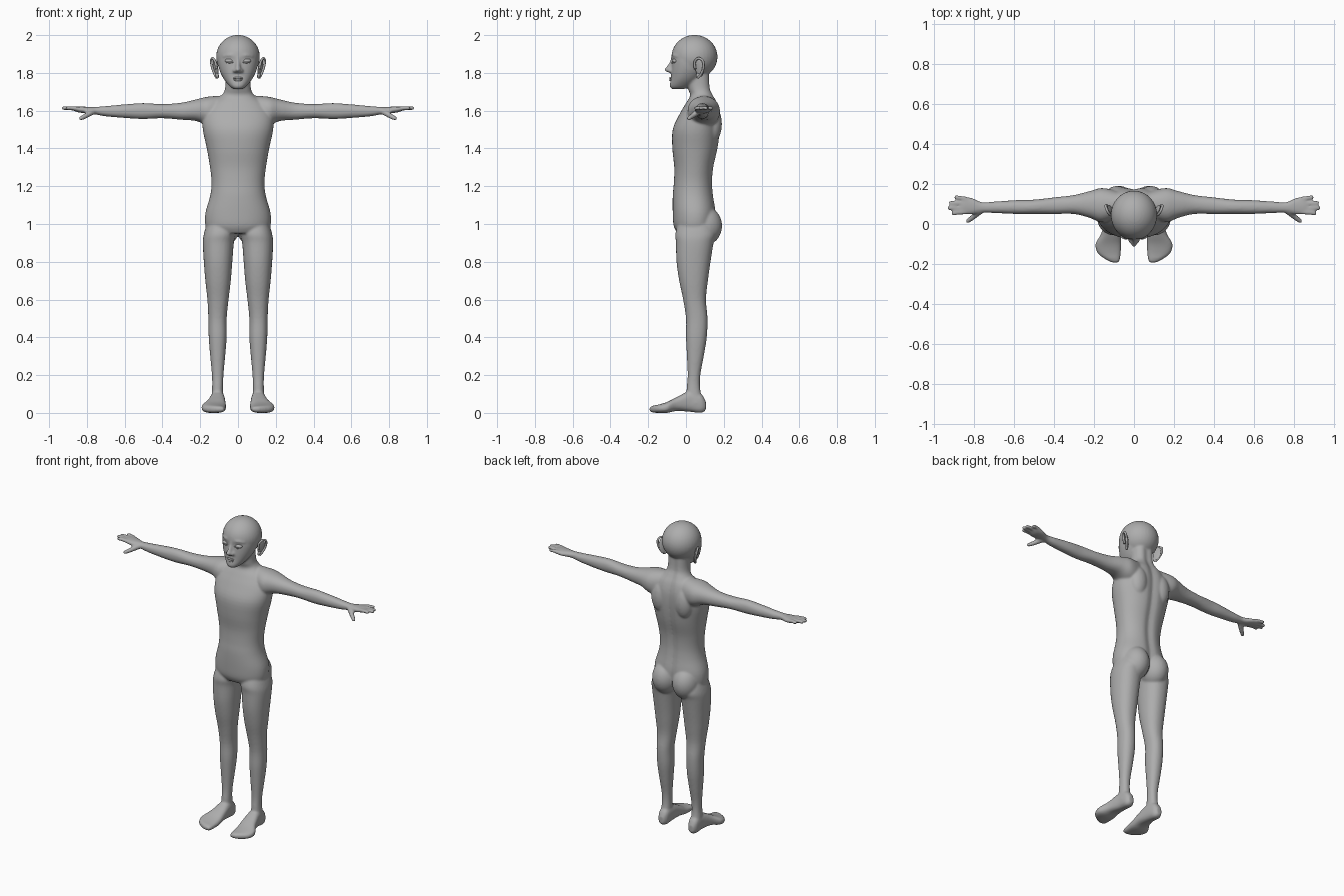
import bpy, bmesh, math
from mathutils import Matrix, Vector

if "Cube" in bpy.data.objects:
    bpy.data.objects.remove(bpy.data.objects["Cube"], do_unlink=True)

skin = bpy.data.materials.new("grey skin")
skin.use_nodes = True
GREY = (0.42, 0.42, 0.42, 1)
skin.diffuse_color = GREY
skin.node_tree.nodes["Principled BSDF"].inputs["Base Color"].default_value = GREY


def smooth_rows(rows, steps=4):
    """Catmull-Rom interpolation of number rows."""
    out = []
    for i in range(len(rows) - 1):
        a, b, c, d = (rows[max(0, min(len(rows) - 1, i + k))] for k in (-1, 0, 1, 2))
        for s in range(steps):
            t = s / steps
            out.append([q + t / 2 * (r - p + t * (2 * p - 5 * q + 4 * r - w + t * (3 * (q - r) + w - p)))
                        for p, q, r, w in zip(a, b, c, d)])
    return out + [list(rows[-1])]


def skin_rings(bm, rings):
    """Bridge a list of point rings and close both ends."""
    loops = [[bm.verts.new(p) for p in ring] for ring in rings]
    n = len(loops[0])
    for lo, hi in zip(loops, loops[1:]):
        for i in range(n):
            j = (i + 1) % n
            bm.faces.new((lo[i], lo[j], hi[j], hi[i]))
    bm.faces.new(loops[0])
    bm.faces.new(loops[-1])


def loft(bm, rows, axis, side=1, power=2.2, groove=0.0, n=32):
    """Rows: place along axis, then low/high limits in the other two axes."""
    rings = []
    for t, a0, a1, b0, b1 in smooth_rows(rows):
        ring = []
        for k in range(n):
            ang = 2 * math.pi * k / n
            c, s = math.cos(ang), math.sin(ang)
            a = (a0 + a1) / 2 + (a1 - a0) / 2 * math.copysign(abs(c) ** (2 / power), c)
            b = (b0 + b1) / 2 + (b1 - b0) / 2 * math.copysign(abs(s) ** (2 / power), s)
            if s > 0:
                b -= groove * math.exp(-(a / 0.025) ** 2)
            x, y, z = {"X": (t, a, b), "Y": (a, t, b), "Z": (a, b, t)}[axis]
            ring.append((x * side, y, z))
        rings.append(ring)
    skin_rings(bm, rings)


def tube(bm, rows, side=1, n=12):
    """Round tube; rows hold x, y, z, radius."""
    pts = smooth_rows(rows)
    rings = []
    for i, p in enumerate(pts):
        tan = Vector(pts[min(i + 1, len(pts) - 1)][:3]) - Vector(pts[max(i - 1, 0)][:3])
        ref = Vector((0, 0, 1)) if abs(tan.x) > 0.3 * tan.length else Vector((1, 0, 0))
        u = tan.cross(ref).normalized()
        v = tan.cross(u).normalized()
        ring = []
        for k in range(n):
            ang = 2 * math.pi * k / n
            q = Vector(p[:3]) + p[3] * (u * math.cos(ang) + v * math.sin(ang))
            ring.append((q.x * side, q.y, q.z))
        rings.append(ring)
    skin_rings(bm, rings)


def ball(bm, centre, radii, side=1):
    x, y, z = centre
    bmesh.ops.create_uvsphere(bm, u_segments=32, v_segments=20, radius=1,
                              matrix=Matrix.Translation((x * side, y, z)) @ Matrix.Diagonal((*radii, 1)))


def finish(name, bm):
    bmesh.ops.recalc_face_normals(bm, faces=bm.faces)
    for f in bm.faces:
        f.smooth = True
    mesh = bpy.data.meshes.new(name)
    bm.to_mesh(mesh)
    bm.free()
    mesh.materials.append(skin)
    ob = bpy.data.objects.new(name, mesh)
    bpy.context.collection.objects.link(ob)
    return ob


body = bmesh.new()

# Torso and neck
torso = [(.95, .15, -.045, .14), (.99, .172, -.065, .155), (1.06, .172, -.07, .16),
         (1.15, .147, -.07, .147), (1.22, .14, -.064, .142), (1.3, .148, -.062, .148),
         (1.4, .165, -.072, .17), (1.5, .186, -.07, .182), (1.58, .185, -.035, .182),
         (1.64, .145, 0, .168), (1.68, .088, .022, .148), (1.72, .068, .01, .133),
         (1.8, .065, 0, .13)]
loft(body, [(z, -w, w, f, b) for z, w, f, b in torso], "Z", groove=.012, n=64)

# Head: cranium, face and nose
ball(body, (0, .045, 1.885), (.116, .122, .116))
face = [(1.715, .024, -.076, -.01), (1.73, .045, -.086, .03), (1.77, .077, -.08, .08),
        (1.82, .1, -.077, .12), (1.87, .108, -.073, .13), (1.91, .1, -.07, .13)]
loft(body, [(z, -w, w, f, b) for z, w, f, b in face], "Z")
nose = [(1.89, .009, -.077), (1.86, .011, -.086), (1.835, .014, -.101),
        (1.818, .017, -.117), (1.806, .016, -.104), (1.8, .01, -.085)]
loft(body, [(z, -w, w, f, -.04) for z, w, f in nose], "Z")

arm = [(.08, .03, .165, 1.5, 1.68), (.16, .008, .18, 1.52, 1.674), (.22, .03, .165, 1.545, 1.66),
       (.3, .05, .145, 1.552, 1.642), (.4, .05, .133, 1.56, 1.635), (.5, .05, .122, 1.556, 1.64),
       (.58, .05, .12, 1.56, 1.635), (.7, .055, .112, 1.57, 1.624), (.76, .057, .109, 1.581, 1.62),
       (.81, .048, .13, 1.586, 1.621), (.85, .048, .136, 1.592, 1.623), (.87, .06, .125, 1.6, 1.62)]
leg = [(1.02, .012, .16, -.035, .14), (.95, .012, .18, -.056, .16), (.9, .022, .186, -.053, .146),
       (.8, .03, .181, -.05, .13), (.7, .038, .173, -.036, .116), (.6, .05, .162, -.015, .106),
       (.5, .06, .157, 0, .114), (.4, .06, .155, 0, .11), (.3, .068, .147, .005, .094),
       (.2, .077, .138, .009, .076), (.13, .079, .137, .004, .075), (.05, .075, .145, 0, .09)]
foot = [(.105, .092, .125, .015, .06), (.08, .076, .14, 0, .1), (.02, .07, .146, .006, .115),
        (-.05, .065, .165, .01, .083), (-.1, .064, .193, 0, .058), (-.145, .066, .182, 0, .044),
        (-.175, .07, .145, .002, .038), (-.193, .076, .11, .01, .03)]
# Fingers: root y, tip x, tip y
fingers = [(.06, .912, .054), (.08, .932, .08), (.102, .926, .106), (.124, .898, .134)]

for side in (1, -1):
    loft(body, arm, "X", side)
    loft(body, leg, "Z", side)
    loft(body, foot, "Y", side, power=2.6)
    for root, tip_x, tip_y in fingers:
        tube(body, [(.835, root, 1.607, .012), (tip_x - .03, (root + 2 * tip_y) / 3, 1.614, .011),
                    (tip_x - .006, tip_y, 1.613, .0105), (tip_x, tip_y, 1.612, .007)], side)
    # Thumb
    tube(body, [(.765, .07, 1.598, .018), (.805, .035, 1.573, .014),
                (.83, .016, 1.56, .0115), (.84, .01, 1.557, .007)], side)
    # Buttock, shoulder blade, nostril and brow
    ball(body, (.073, .095, .99), (.083, .096, .105), side)
    ball(body, (.085, .138, 1.53), (.06, .052, .1), side)
    ball(body, (.016, -.082, 1.812), (.012, .016, .011), side)
    tube(body, [(.014, -.071, 1.888, .006), (.045, -.064, 1.894, .008), (.078, -.042, 1.886, .006)], side)

body_ob = finish("body", body)
fuse = body_ob.modifiers.new("fuse parts", "REMESH")
fuse.mode = "VOXEL"
fuse.voxel_size = 0.0065
fuse.use_smooth_shade = True
relax = body_ob.modifiers.new("relax joins", "SMOOTH")
relax.factor = 0.5
relax.iterations = 5

# Lips
lips = bmesh.new()
for z, half, push in ((1.773, .03, 0), (1.762, .026, .001)):
    tube(lips, [(-half, -.072, 1.768, .002), (-half / 2, -.079 - push, z, .005), (0, -.082 - push, z, .006),
                (half / 2, -.079 - push, z, .005), (half, -.072, 1.768, .002)])
finish("lips", lips)

# Closed eyelids and ears
rim = [(-.02, -.005), (-.02, .033), (.004, .053), (.029, .038), (.028, 0), (.01, -.035), (-.008, -.052)]
for side, name in ((1, "left"), (-1, "right")):
    lid = bmesh.new()
    ball(lid, (.045, -.057, 1.863), (.025, .018, .013), side)
    tube(lid, [(.022, -.07, 1.857, .002), (.045, -.074, 1.854, .0035), (.068, -.059, 1.857, .002)], side)
    finish(name + "_eyelid", lid)

    ear = bmesh.new()
    ball(ear, (-.004, .003, 0), (.007, .026, .048))
    ball(ear, (0, -.008, -.042), (.008, .012, .014))
    tube(ear, [(.004, y, z, .0065) for y, z in rim])
    tilt = Matrix.Rotation(math.radians(-25), 4, "Z") @ Matrix.Rotation(math.radians(10), 4, "Y")
    place = Matrix.Diagonal((side, 1, 1, 1)) @ Matrix.Translation((.12, .068, 1.826)) @ tilt
    ear.transform(place)
    finish(name + "_ear", ear)
